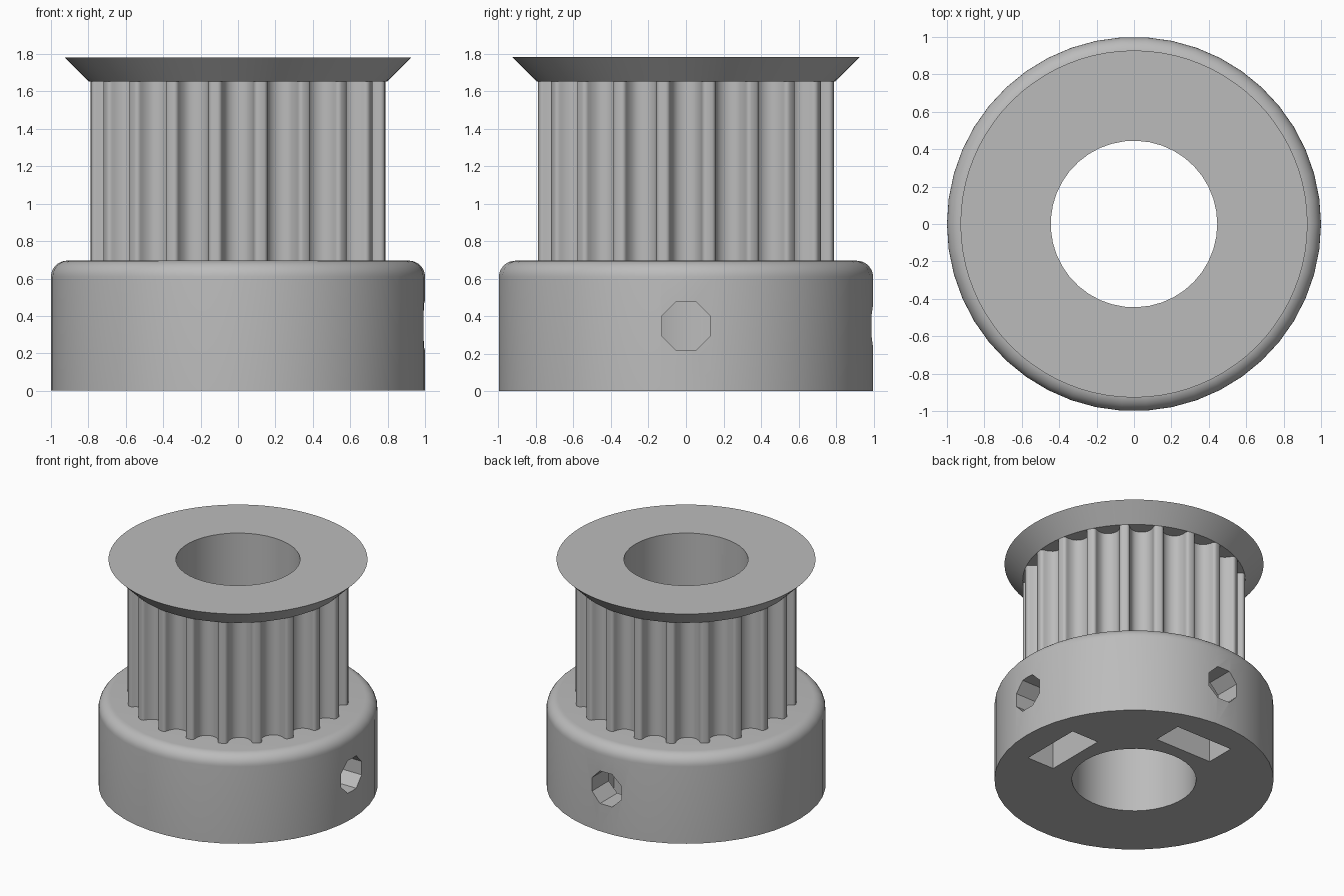
import bpy
import bmesh
from math import sin, cos, pi, radians, sqrt
from mathutils import Matrix

MM = 1 / 11.5                     # millimetres to scene units
TEETH = 20
BASE_H, TOOTH_H, FLANGE_H = 8, 11, 1.5
BASE_R, BODY_R, FLANGE_R, BORE_R = 11.5, 9.17, 10.67, 5.12

if "Cube" in bpy.data.objects:
    bpy.data.objects.remove(bpy.data.objects["Cube"])

grey = bpy.data.materials.new("plain_grey")
grey.use_nodes = True
grey.diffuse_color = (0.5, 0.5, 0.5, 1)
grey.node_tree.nodes["Principled BSDF"].inputs["Base Color"].default_value = (0.5, 0.5, 0.5, 1)


def finish(name, bm, matrix=Matrix()):
    """Turn a bmesh in millimetres into a scaled scene object."""
    bmesh.ops.transform(bm, matrix=Matrix.Scale(MM, 4) @ matrix, verts=bm.verts)
    bmesh.ops.recalc_face_normals(bm, faces=bm.faces)
    mesh = bpy.data.meshes.new(name)
    bm.to_mesh(mesh)
    bm.free()
    mesh.materials.append(grey)
    obj = bpy.data.objects.new(name, mesh)
    bpy.context.collection.objects.link(obj)
    return obj


def circle(r, n, turn=0):
    return [(r * cos(turn + 2 * pi * i / n), r * sin(turn + 2 * pi * i / n)) for i in range(n)]


def loft(name, outlines, matrix=Matrix()):
    """Solid through stacked outlines, each given as (points, height)."""
    bm = bmesh.new()
    rings = [[bm.verts.new((x, y, z)) for x, y in pts] for pts, z in outlines]
    for low, high in zip(rings, rings[1:]):
        n = len(low)
        for i in range(n):
            j = (i + 1) % n
            bm.faces.new((low[i], low[j], high[j], high[i]))
    bm.faces.new(rings[0][::-1])
    bm.faces.new(rings[-1])
    return finish(name, bm, matrix)


def cut(obj, cutters):
    """Subtract the cutters and bake the result."""
    for c in cutters:
        mod = obj.modifiers.new("cut", 'BOOLEAN')
        mod.operation = 'DIFFERENCE'
        mod.solver = 'EXACT'
        mod.object = c
    bpy.context.view_layer.update()
    deps = bpy.context.evaluated_depsgraph_get()
    baked = bpy.data.meshes.new_from_object(obj.evaluated_get(deps))
    obj.modifiers.clear()
    obj.data = baked


# Base collar with a rounded upper rim
rim = [(circle(BASE_R, 46), 0)]
for i in range(9):
    a = pi / 2 * i / 8
    rim.append((circle(BASE_R - 1 + cos(a), 46), BASE_H - 1 + sin(a)))
base = loft("base_collar", rim)

# Toothed body: half groove as (offset, depth), mirrored and repeated
half = [(1.155, 0), (1.065, .016), (.989, .062), (.933, .131), (.904, .218), (.864, .408),
        (.8, .591), (.714, .765), (.605, .927), (.47, 1.033), (.321, 1.108), (.163, 1.153)]
groove = half + [(0, 1.169)] + [(-x, d) for x, d in reversed(half)]
widen = 2.51 / 2.31
lip = sqrt(BODY_R ** 2 - 1.255 ** 2)
outline = []
for i in range(TEETH):
    a = 2 * pi * i / TEETH
    for x, d in groove:
        r, t = lip - d, -x * widen
        outline.append((r * cos(a) - t * sin(a), r * sin(a) + t * cos(a)))
    mid = a + pi / TEETH
    outline.append((BODY_R * cos(mid), BODY_R * sin(mid)))
top = BASE_H + TOOTH_H
body = loft("toothed_body", [(outline, BASE_H), (outline, top)])

# Conical belt flange
flange = loft("belt_flange", [(circle(BODY_R, 80), top), (circle(FLANGE_R, 80), top + FLANGE_H)])

# Bore, screw holes and nut pockets
bore = loft("bore_cutter", [(circle(BORE_R, 41), -2), (circle(BORE_R, 41), top + 4)])
collar_cutters = [bore]
f = 2.85                          # half width across the nut flats
pocket = [(-f, -6), (f, -6), (f, f * 0.577), (0, f * 1.155), (-f, f * 0.577)]
octagon = circle(1.6, 8, pi / 8)
sideways = Matrix(((0, 0, 1, 0), (1, 0, 0, 0), (0, 1, 0, BASE_H / 2), (0, 0, 0, 1)))
for angle in (0, 90):
    place = Matrix.Rotation(radians(angle), 4, 'Z') @ sideways
    collar_cutters.append(loft("screw_cutter", [(octagon, 1), (octagon, 13)], place))
    collar_cutters.append(loft("nut_cutter", [(pocket, 6.3), (pocket, 9)], place))

cut(base, collar_cutters)
cut(body, [bore])
cut(flange, [bore])
for c in collar_cutters:
    bpy.data.objects.remove(c)

# Smooth the round walls, keep the edges crisp
bpy.ops.object.select_all(action='DESELECT')
for obj in (base, body, flange):
    obj.select_set(True)
bpy.context.view_layer.objects.active = base
bpy.ops.object.shade_smooth_by_angle(angle=radians(30))
